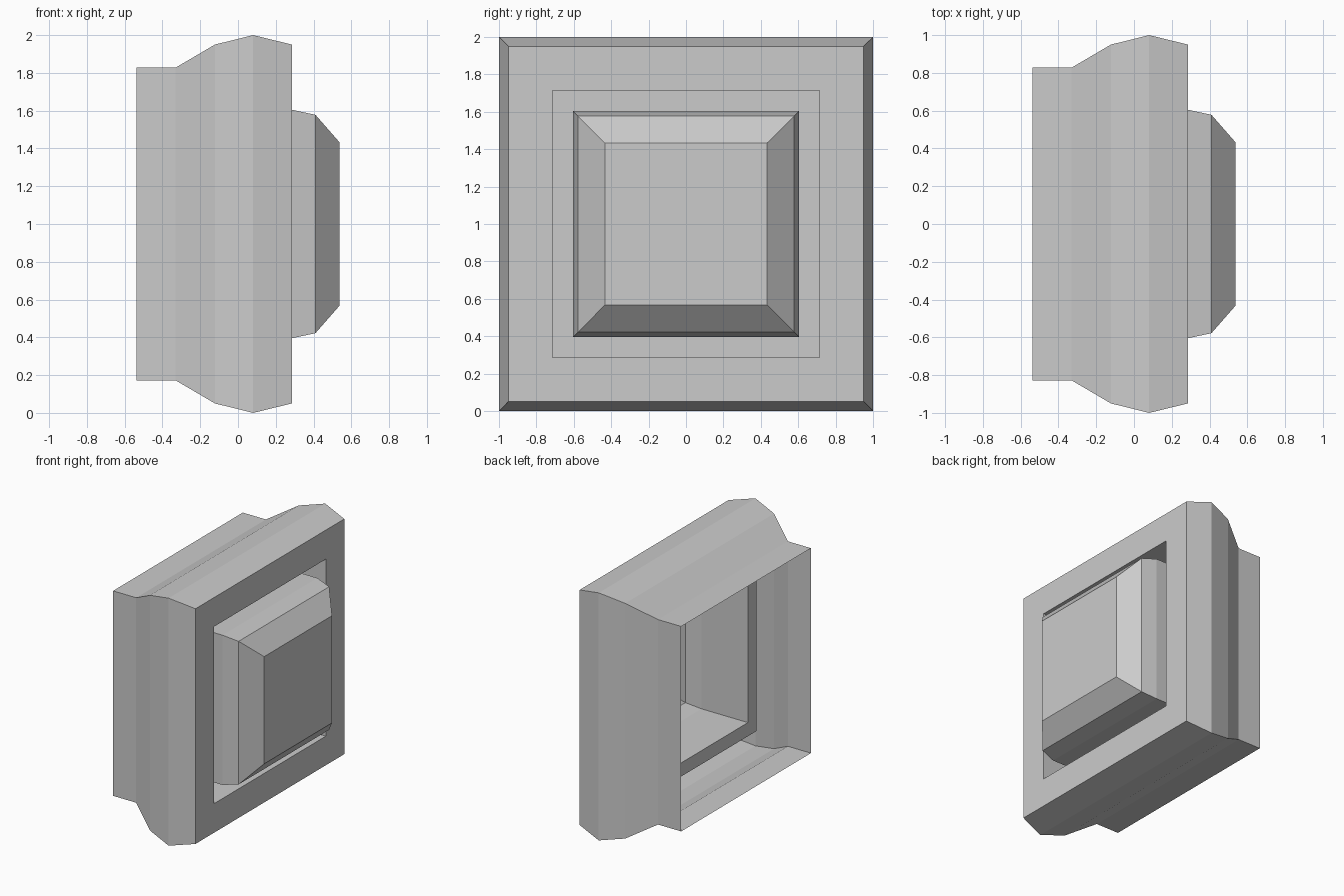
import bpy, bmesh

if "Cube" in bpy.data.objects:
    bpy.data.objects.remove(bpy.data.objects["Cube"])


def square_loft(name, profile, cap=False):
    """Loft square rings along x from (x, half_size) profile points."""
    bm = bmesh.new()
    rings = []
    for x, h in profile:
        corners = [(-h, -h), (h, -h), (h, h), (-h, h)]
        rings.append([bm.verts.new((x, y, 1 + z)) for y, z in corners])
    for a, b in zip(rings, rings[1:]):
        for i in range(4):
            j = (i + 1) % 4
            bm.faces.new((a[i], a[j], b[j], b[i]))
    if cap:
        bm.faces.new(rings[-1])
    mesh = bpy.data.meshes.new(name)
    bm.to_mesh(mesh)
    bm.free()
    obj = bpy.data.objects.new(name, mesh)
    bpy.context.collection.objects.link(obj)
    return obj


# Hollow outer frame, open at the back: side wall, front plate,
# recess wall and the narrow recess floor around the button
square_loft("frame", [
    (-0.537, 0.828), (-0.33, 0.828), (-0.122, 0.95), (0.08, 1.0),
    (0.285, 0.95), (0.285, 0.715), (-0.13, 0.715), (-0.13, 0.605),
])

# Raised button, hollow behind, with a bevelled front
square_loft("button", [
    (-0.13, 0.605), (0.285, 0.605), (0.41, 0.578), (0.537, 0.433),
], cap=True)
